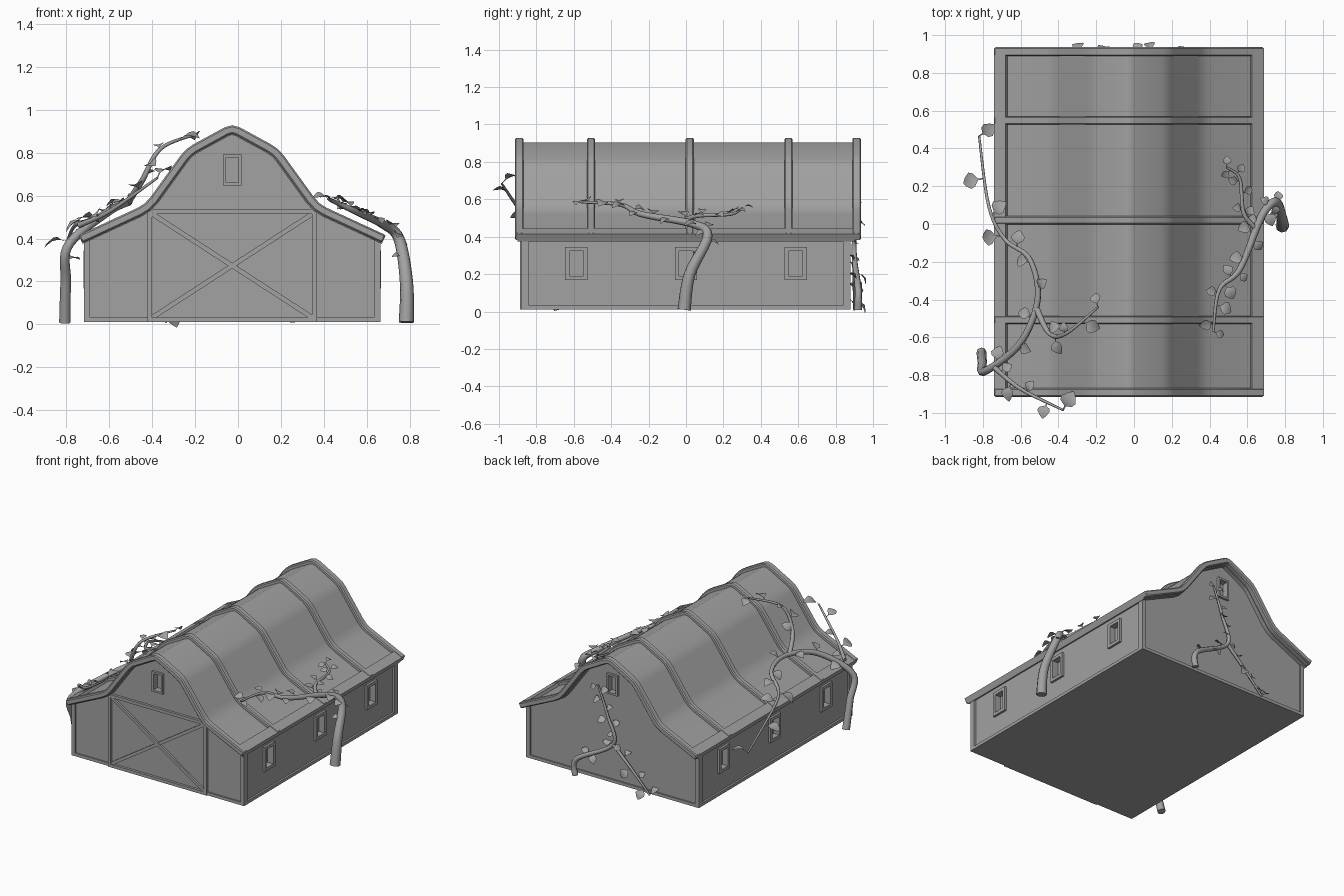
import bpy, bmesh, math, random
from mathutils import Vector

random.seed(4)
old = bpy.data.objects.get("Cube")
if old:
    bpy.data.objects.remove(old, do_unlink=True)

SHADE = (0.36, 0.36, 0.36, 1)
grey = bpy.data.materials.new("plain grey")
grey.use_nodes = True
grey.diffuse_color = SHADE
grey.node_tree.nodes["Principled BSDF"].inputs["Base Color"].default_value = SHADE

CENTRE = -0.027          # centre line of the barn
HALF_WIDTH = 0.692       # outer face of the side trim
HALF_LENGTH = 0.88       # outer face of the end trim
BASE = 0.01
BOARD = 0.022            # common width of trim boards
SIDES = (-1, 1)


def activate(ob):
    bpy.ops.object.select_all(action='DESELECT')
    ob.select_set(True)
    bpy.context.view_layer.objects.active = ob


def finish(name, bm, smooth=0, bevel=0):
    bmesh.ops.recalc_face_normals(bm, faces=bm.faces)
    mesh = bpy.data.meshes.new(name)
    bm.to_mesh(mesh)
    bm.free()
    mesh.materials.append(grey)
    ob = bpy.data.objects.new(name, mesh)
    bpy.context.collection.objects.link(ob)
    activate(ob)
    if bevel:
        mod = ob.modifiers.new("soft edge", 'BEVEL')
        mod.width, mod.segments = bevel, 1
        mod.limit_method, mod.angle_limit = 'ANGLE', math.radians(60)
    if smooth:
        bpy.ops.object.shade_smooth_by_angle(angle=math.radians(smooth))
    return ob


def add_box(bm, corner, opposite):
    a, b = Vector(corner), Vector(opposite)
    for v in bmesh.ops.create_cube(bm, size=1)["verts"]:
        v.co = (a + b) / 2 + Vector(c * abs(d) for c, d in zip(v.co, b - a))


def add_prism(bm, outline, y0, y1):
    """Extrude a closed x-z outline along y."""
    front, back = ([bm.verts.new((CENTRE + x, y, z)) for x, z in outline] for y in (y0, y1))
    bm.faces.new(front)
    bm.faces.new(back[::-1])
    for i in range(len(outline)):
        bm.faces.new((front[i - 1], front[i], back[i], back[i - 1]))


def rounded(corners, reach):
    """Replace every inner corner of a line by a short curve."""
    out = [corners[0]]
    for a, p, b in zip(corners, corners[1:], corners[2:]):
        start = p + (a - p).normalized() * reach
        end = p + (b - p).normalized() * reach
        out += [start, (start + end) / 4 + p / 2, end]
    return out + [corners[-1]]


# Flared gambrel roof line from eave to eave
half = [Vector(p) for p in ((.716, .416), (.405, .56), (.217, .82), (0, .938))]
line = rounded([Vector((-p.x, p.y)) for p in half] + half[-2::-1], .04)


def sunk(depth):
    """Roof line moved inward along its normals."""
    out = []
    for i, p in enumerate(line):
        t = (line[min(i + 1, len(line) - 1)] - line[max(i - 1, 0)]).normalized()
        out.append(p + Vector((t.y, -t.x)) * depth)
    return out


def roof_height(x):
    d = abs(x - CENTRE)
    for a, b in zip(half, half[1:]):
        if d >= b.x:
            return a.y + (b.y - a.y) * (a.x - d) / (a.x - b.x)


# Roof skin, ribs, end boards and eave borders
def roof_band(name, top, bottom, y0, y1, bevel=0):
    bm = bmesh.new()
    add_prism(bm, sunk(top) + sunk(bottom)[::-1], y0, y1)
    finish(name, bm, 35, bevel)


roof_band("roof_panels", .024, .045, -.9, .9)
for name, step in (("front_rib", -1), ("middle_rib", 0), ("back_rib", 1)):
    y = .02 + step * .528
    roof_band(name, 0, .04, y - BOARD, y + BOARD, .007)
roof_band("front_bargeboard", 0, .04, -.915, -.868, .007)
roof_band("back_bargeboard", 0, .04, .889, .936, .007)
bm = bmesh.new()
for eave in SIDES:
    outer, inner = sunk(.002), sunk(.036)
    strip = []
    for pts in (outer, inner):
        end, bend = pts[::-eave][:2]
        strip.append([end, end.lerp(bend, .23)])
    add_prism(bm, strip[0] + strip[1][::-1], -.91, .93)
finish("eave_borders", bm)

# Body with recessed windows
wall, end_wall = HALF_WIDTH - .014, HALF_LENGTH - .01
EAVE = .405
bm = bmesh.new()
add_prism(bm, [(-wall, BASE), (-wall, EAVE)] + [p for p in sunk(.035) if abs(p.x) < .66]
          + [(wall, EAVE), (wall, BASE)], -end_wall, end_wall)
body = finish("barn_walls", bm)
cut, frames = bmesh.new(), bmesh.new()


def window(place, width, z0, z1, bar):
    """Cut a recess and frame it; place maps (along, out, z) to space."""
    w = width / 2
    add_box(cut, place(bar - w, -.03, z0 + bar), place(w - bar, .05, z1 - bar))
    for s in SIDES:
        add_box(frames, place(s * w, -.005, z0), place(s * (w - bar), .016, z1))
    for z in (z0, z1 - bar):
        add_box(frames, place(bar - w, -.005, z), place(w - bar, .016, z + bar))


for s in SIDES:
    for y in (-.586, 0, .586):
        window(lambda a, o, z: (CENTRE + s * (wall + o), y + a, z), .12, .168, .345, BOARD)
    window(lambda a, o, z: (CENTRE + a, s * (end_wall + o), z), .088, .647, .793, .014)
finish("window_frames", frames)
cutter = finish("window_cutter", cut)
cutter.hide_render = True
mod = body.modifiers.new("recesses", 'BOOLEAN')
mod.operation, mod.object = 'DIFFERENCE', cutter
activate(body)
bpy.ops.object.modifier_apply(modifier=mod.name)
bpy.data.objects.remove(cutter, do_unlink=True)

# Corner posts and base boards
bm = bmesh.new()
for s in SIDES:
    x, y = s * HALF_WIDTH, s * HALF_LENGTH
    for t in SIDES:
        end = t * HALF_LENGTH
        add_box(bm, (CENTRE + x, end, BASE), (CENTRE + x - s * .03, end - t * .04, EAVE))
    add_box(bm, (CENTRE + x, -HALF_LENGTH, BASE),
            (CENTRE + x - s * BOARD, HALF_LENGTH, BASE + BOARD))
    add_box(bm, (CENTRE - HALF_WIDTH, y, BASE),
            (CENTRE + HALF_WIDTH, y - s * BOARD, BASE + BOARD))
finish("corner_and_base_trim", bm)

# Barn door frame with crossed braces
DOOR, TOP = .395, .537
face, back = -HALF_LENGTH - .008, -HALF_LENGTH + BOARD
bm = bmesh.new()
for s in SIDES:
    add_box(bm, (CENTRE + s * DOOR, face, BASE), (CENTRE + s * (DOOR - BOARD), back, TOP))
    a = Vector((s * (BOARD - DOOR), BASE + BOARD))
    b = Vector((s * (DOOR - BOARD), TOP - BOARD))
    n = (b - a).orthogonal().normalized() * BOARD / 2
    add_prism(bm, [a + n, b + n, b - n, a - n], face + .006 + s * .001, back)
for z in (BASE, TOP - BOARD):
    add_box(bm, (CENTRE - DOOR, face, z), (CENTRE + DOOR, back, z + BOARD))
finish("door_frame", bm)


def sample(pts, t):
    """Smooth path through the points, t from 0 to 1."""
    k = min(int(t * (len(pts) - 1)), len(pts) - 2)
    u = t * (len(pts) - 1) - k
    a, b, c, d = (pts[min(max(k + i, 0), len(pts) - 1)] for i in (-1, 0, 1, 2))
    return (b + (c - a) * u / 2 + (a - b * 2.5 + c * 2 - d / 2) * u ** 2
            + (b * 3 - a - c * 3 + d) * u ** 3 / 2)


def add_leaf(bm, root, d, normal, size):
    """Pointed leaf on a thin stem, folded along its middle."""
    rows = []
    for f, wide in ((0, .03), (.25, .04), (.4, .3), (.6, .38), (.85, .2), (1, .01)):
        mid = root + (d * f + normal * .2 * math.sin(f * 3)) * size
        rows.append([bm.verts.new(mid + (d.cross(normal) * k + normal * abs(k) / 4) * size * wide)
                     for k in (-1, 0, 1)])
    for a, b in zip(rows, rows[1:]):
        for k in (0, 1):
            bm.faces.new((a[k], a[k + 1], b[k + 1], b[k]))


def vine(name, path, radius, count, first, facing, size):
    """Tapering stem with alternating leaves; points without a height lie on the roof."""
    pts = [Vector(p) if len(p) > 2 else Vector((*p, roof_height(p[0]) + .045)) for p in path]
    curve = bpy.data.curves.new(name, 'CURVE')
    curve.dimensions, curve.bevel_depth, curve.bevel_resolution = '3D', 1, 2
    curve.use_fill_caps = True
    stem = curve.splines.new('POLY').points
    n = len(pts) * 6
    stem.add(n)
    for i, p in enumerate(stem):
        p.co = (*sample(pts, i / n), 1)
        p.radius = radius + (.006 - radius) * i / n
    curve.materials.append(grey)
    ob = bpy.data.objects.new(name, curve)
    bpy.context.collection.objects.link(ob)
    activate(ob)
    bpy.ops.object.convert(target='MESH')
    bpy.ops.object.shade_smooth_by_angle(angle=math.radians(60))
    bm = bmesh.new()
    for i in range(count):
        t = first + (1 - first) * i / (count - 1)
        along = (sample(pts, min(t + .02, 1)) - sample(pts, t - .02)).normalized()
        tilt = Vector(random.uniform(-.35, .35) for _ in range(3))
        normal = (Vector(facing) + tilt).normalized()
        d = along.cross(normal).normalized() * SIDES[i % 2] + along * random.uniform(-.2, .7)
        d = (d - normal * d.dot(normal)).normalized()
        add_leaf(bm, sample(pts, t), d, normal, size * random.uniform(.75, 1.2))
    finish(name + "_leaves", bm, 30)


# Climbing vines on the left side, the right side and the back wall
EAST, WEST, NORTH = (.4, 0, 1), (-.4, 0, 1), (0, .8, .6)
vine("left_main_vine", [(.785, -.01, BASE), (.785, .02, .2), (.75, .115, .4), (.675, .04),
                        (.56, -.24), (.45, -.35), (.42, -.57)], .036, 15, .25, EAST, .08)
vine("left_side_vine", [(.65, -.03), (.58, .06), (.56, .24), (.49, .3)],
     .014, 8, .15, EAST, .075)
vine("right_main_vine", [(-.807, -.68, BASE), (-.803, -.73, .2), (-.79, -.78, .37),
                         (-.605, -.635), (-.51, -.4), (-.553, -.185), (-.685, -.08),
                         (-.77, .1), (-.82, .466, .28)], .027, 10, .3, WEST, .1)
vine("right_ridge_vine", [(-.515, -.45), (-.447, -.58, .67), (-.36, -.58, .82),
                          (-.19, -.44, .888)], .017, 5, .3, WEST, .09)
vine("right_front_vine", [(-.74, -.76), (-.6, -.873), (-.375, -.985)],
     .014, 5, .15, WEST, .1)
vine("back_main_vine", [(.245, .92, BASE), (.23, .92, .13), (-.047, .9, .3), (0, .9, .5),
                        (.075, .9, .7)], .022, 11, .3, NORTH, .07)
vine("back_low_vine", [(-.047, .9, .3), (-.194, .9, .16), (-.34, .9, BASE)],
     .013, 5, .3, NORTH, .08)
